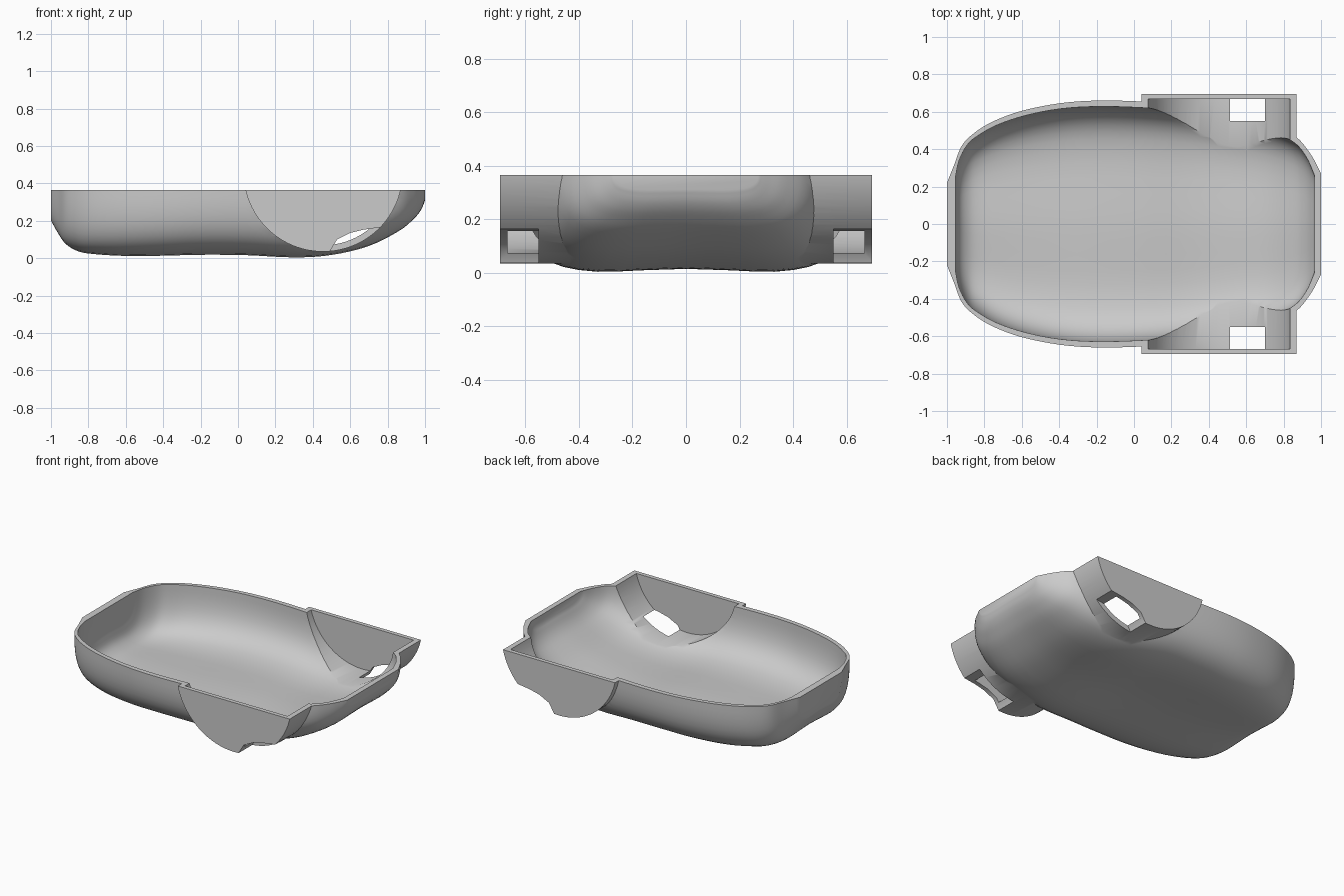
import bpy, bmesh, math
from mathutils import Vector

cube = bpy.data.objects.get("Cube")
if cube:
    bpy.data.objects.remove(cube, do_unlink=True)

RIM = 0.365                  # height of the open rim
ARCH_X, ARCH_Z = 0.455, 0.461

grey = bpy.data.materials.new("plain grey")
grey.use_nodes = True
grey.diffuse_color = (0.6, 0.6, 0.6, 1)
grey.node_tree.nodes["Principled BSDF"].inputs["Base Color"].default_value = grey.diffuse_color


def finish(bm, name):
    bmesh.ops.recalc_face_normals(bm, faces=bm.faces)
    mesh = bpy.data.meshes.new(name)
    bm.to_mesh(mesh)
    bm.free()
    mesh.materials.append(grey)
    ob = bpy.data.objects.new(name, mesh)
    bpy.context.collection.objects.link(ob)
    return ob


def smooth_path(points, steps):
    """Catmull-Rom curve through the points."""
    p = [Vector(q) for q in points]
    p = [2 * p[0] - p[1]] + p + [2 * p[-1] - p[-2]]
    out = []
    for a, b, c, d in zip(p, p[1:], p[2:], p[3:]):
        for i in range(steps):
            t = i / steps
            out.append(0.5 * (2 * b + (c - a) * t + (2 * a - 5 * b + 4 * c - d) * t * t
                              + (3 * b - a - 3 * c + d) * t ** 3))
    return out + [p[-2]]


# Half cross-section: (share of half width, share of depth)
SECTION = [(1, 1), (0.995, 0.75), (0.97, 0.5), (0.92, 0.3), (0.84, 0.15),
           (0.72, 0.05), (0.52, 0), (0.26, 0.015), (0, 0.03)]


def loft(name, stations, top):
    """Body swept along x; each station is (x, half width, bottom height)."""
    half = [s for s in smooth_path([(a, b, 0) for a, b in SECTION], 2)]
    bm = bmesh.new()
    rings = []
    for x, w, zb in smooth_path(stations, 4):
        side = [(w, top)] + [(w * s.x, zb + (RIM - zb) * s.y) for s in half]
        ring = side + [(-y, z) for y, z in reversed(side[:-1])]
        rings.append([bm.verts.new((x, y, z)) for y, z in ring])
    n = len(rings[0])
    for a, b in zip(rings, rings[1:]):
        for i in range(n):
            j = (i + 1) % n
            bm.faces.new((a[i], a[j], b[j], b[i]))
    bm.faces.new(rings[0])
    bm.faces.new(rings[-1])
    return finish(bm, name)


def prism(name, outline, y0, y1):
    """Outline in the xz plane, extruded along y."""
    bm = bmesh.new()
    face = bm.faces.new([bm.verts.new((x, y0, z)) for x, z in outline])
    ext = bmesh.ops.extrude_face_region(bm, geom=[face])["geom"]
    bmesh.ops.translate(bm, vec=(0, y1 - y0, 0),
                        verts=[v for v in ext if isinstance(v, bmesh.types.BMVert)])
    return finish(bm, name)


def drum(name, radius, half_length):
    ring = [math.tau * i / 96 for i in range(96)]
    return prism(name, [(ARCH_X + radius * math.cos(a), ARCH_Z + radius * math.sin(a))
                        for a in ring], -half_length, half_length)


def combine(target, tool, operation):
    mod = target.modifiers.new(tool.name, "BOOLEAN")
    mod.operation, mod.solver, mod.object = operation, "EXACT", tool
    bpy.context.view_layer.objects.active = target
    bpy.ops.object.modifier_apply(modifier=mod.name)
    bpy.data.objects.remove(tool, do_unlink=True)


# Outer skin of the tray
shell = loft("tray_shell", [
    (-1, 0.22, 0.2), (-0.96, 0.32, 0.13), (-0.92, 0.42, 0.075), (-0.85, 0.49, 0.035),
    (-0.75, 0.55, 0.02), (-0.6, 0.605, 0.012), (-0.4, 0.645, 0.013), (-0.2, 0.66, 0.018),
    (0.04, 0.655, 0.016), (0.3, 0.635, 0.004), (0.5, 0.6, 0.017), (0.7, 0.545, 0.065),
    (0.86, 0.47, 0.145), (0.94, 0.38, 0.21), (0.98, 0.31, 0.26), (1, 0.27, 0.31)], 0.5)

# Hollow of the tray
hollow = loft("hollow_cutter", [
    (-0.955, 0.25, 0.2), (-0.935, 0.34, 0.12), (-0.89, 0.425, 0.075), (-0.83, 0.475, 0.055),
    (-0.73, 0.53, 0.048), (-0.58, 0.58, 0.045), (-0.4, 0.615, 0.046), (-0.2, 0.628, 0.05),
    (0.04, 0.622, 0.049), (0.3, 0.602, 0.038), (0.5, 0.567, 0.052), (0.7, 0.512, 0.1),
    (0.85, 0.44, 0.178), (0.92, 0.36, 0.235), (0.965, 0.26, 0.31)], 0.7)

# Side bulges shaped like half drums
combine(shell, drum("drum_outer", 0.426, 0.695), "UNION")
combine(shell, hollow, "DIFFERENCE")
combine(shell, drum("drum_cutter", 0.392, 0.667), "DIFFERENCE")

# Arched slots under both bulges
ARCH = [(0.47, -0.05), (0.493, 0.04), (0.53, 0.1), (0.6, 0.135), (0.67, 0.152),
        (0.77, 0.166), (0.85, -0.05)]
for s in (-1, 1):
    combine(shell, prism("slot_cutter", ARCH, 0.552 * s, 0.8 * s), "DIFFERENCE")

# Level rim
combine(shell, prism("rim_cutter", [(-2, RIM), (2, RIM), (2, 2), (-2, 2)], -2, 2), "DIFFERENCE")

bpy.ops.object.select_all(action="DESELECT")
shell.select_set(True)
bpy.context.view_layer.objects.active = shell
bpy.ops.object.shade_smooth_by_angle(angle=math.radians(35))
